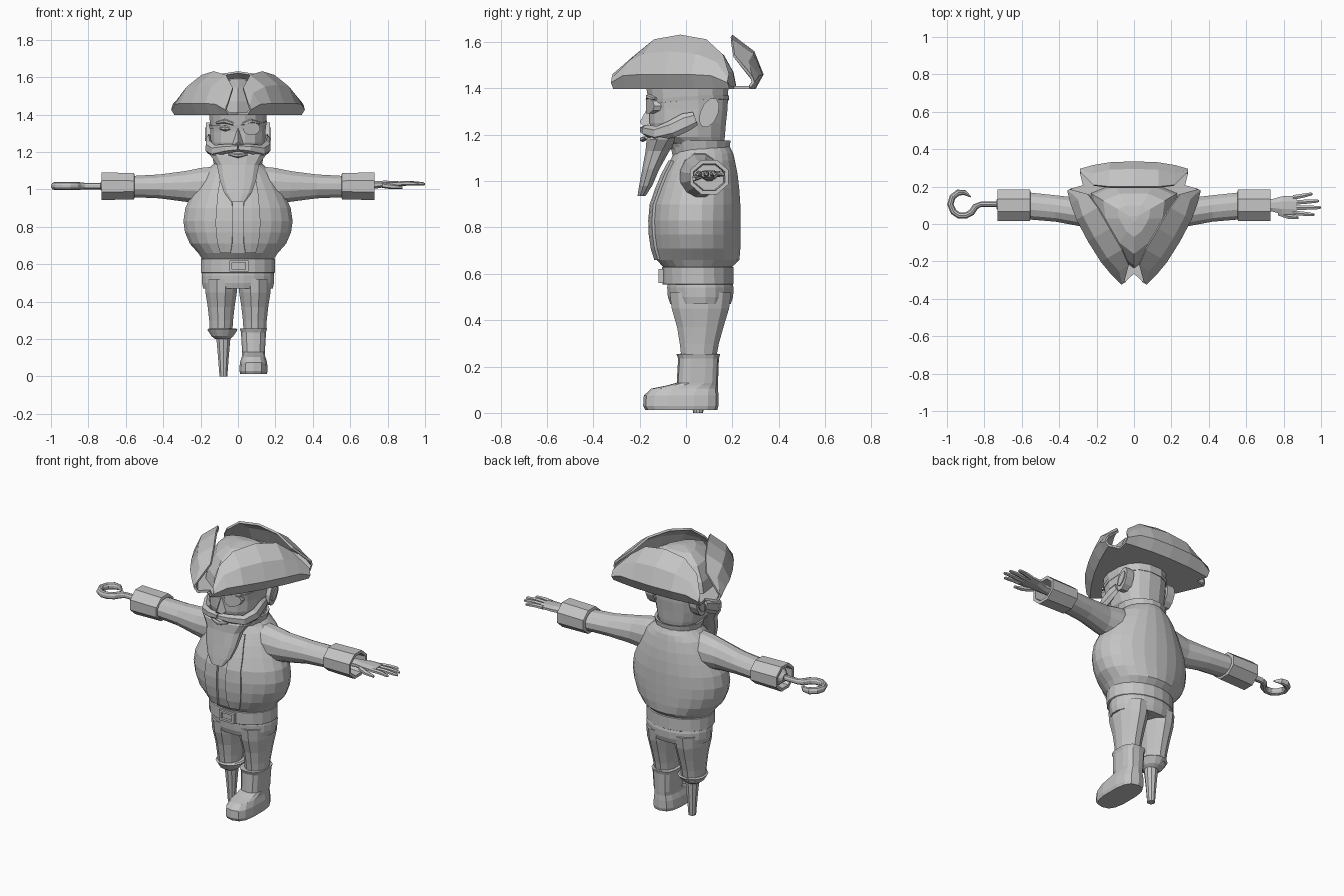
import bpy, bmesh, math
from mathutils import Vector

grey = bpy.data.materials.new("plain grey")
grey.diffuse_color = (0.55, 0.55, 0.55, 1)


def make(name, verts, faces, thick=0):
    bm = bmesh.new()
    vs = [bm.verts.new(v) for v in verts]
    for f in faces:
        bm.faces.new([vs[i] for i in f])
    bmesh.ops.recalc_face_normals(bm, faces=bm.faces)
    me = bpy.data.meshes.new(name)
    bm.to_mesh(me)
    bm.free()
    me.materials.append(grey)
    ob = bpy.data.objects.new(name, me)
    bpy.context.collection.objects.link(ob)
    if thick:
        m = ob.modifiers.new("thickness", 'SOLIDIFY')
        m.thickness, m.offset = thick, -1
    return ob


def skin(name, rings):
    """Closed skin through rings with equal point counts, capped at both ends."""
    n = len(rings[0])
    faces = [(k * n + i, k * n + (i + 1) % n, (k + 1) * n + (i + 1) % n, (k + 1) * n + i)
             for k in range(len(rings) - 1) for i in range(n)]
    faces += [tuple(range(n)), tuple(range((len(rings) - 1) * n, len(rings) * n))]
    return make(name, [p for r in rings for p in r], faces)


def spow(v, e):
    return math.copysign(abs(v) ** e, v)


def loft(name, secs, n=16, cx=0, e=1.0, wz=None):
    """Upright form, sections (z, half width, y front, y back)."""
    rings = []
    for z, rx, y0, y1 in secs:
        r = []
        for i in range(n):
            a = 2 * math.pi * (i + .5) / n
            r.append((cx + rx * spow(math.cos(a), e),
                      (y0 + y1) / 2 + (y1 - y0) / 2 * spow(math.sin(a), e),
                      z + (wz(a) if wz else 0)))
        rings.append(r)
    return skin(name, rings)


def tube(name, pts, n=8, axis=None):
    """Tube along points (x, y, z, side radius, height radius)."""
    rings = []
    for k, p in enumerate(pts):
        t = axis or Vector(pts[min(k + 1, len(pts) - 1)][:3]) - Vector(pts[max(k - 1, 0)][:3])
        side = Vector(t).cross((0, 0, 1)).normalized()
        up = side.cross(Vector(t)).normalized()
        rings.append([Vector(p[:3]) + side * p[3] * math.cos(a) + up * p[4] * math.sin(a)
                      for a in [2 * math.pi * (i + .5) / n for i in range(n)]])
    return skin(name, rings)


def box(name, x0, x1, y0, y1, z0, z1):
    return skin(name, [[(x0, y0, z), (x1, y0, z), (x1, y1, z), (x0, y1, z)] for z in (z0, z1)])


# Torso, collar, belt and buckle
torso = [(.63, .195, -.10, .20), (.66, .215, -.128, .232), (.71, .26, -.142, .236),
         (.77, .286, -.15, .237), (.83, .295, -.152, .237), (.90, .284, -.146, .236),
         (.97, .253, -.122, .231), (1.03, .222, -.098, .224), (1.09, .185, -.068, .212),
         (1.12, .15, -.055, .205), (1.15, .12, -.05, .19)]
loft("torso", torso, 24)
loft("collar", [(1.11, .125, -.06, .185), (1.175, .14, -.075, .195), (1.172, .125, -.06, .18),
                (1.13, .11, -.05, .17)], 16)
loft("belt", [(.553, .195, -.1, .203), (.556, .2, -.104, .207), (.628, .2, -.106, .207),
              (.632, .19, -.096, .2)], 20)
for x in (-.045, .041):
    box("buckle_side", x, x + .014, -.118, -.09, .56, .62)
for z in (.56, .608):
    box("buckle_bar", -.045, .055, -.118, -.09, z, z + .012)


# Waistcoat fronts and inner lapels lying on the belly
def ribbon(name, cols, thick, lift):
    verts = []
    rows = [s for s in torso[1:9]]
    for (z, rx, y0, y1), (xa, xb) in zip(rows, cols):
        for x in (xa, (xa + xb) / 2, xb):
            verts.append((x, (y0 + y1) / 2 - (y1 - y0) / 2 * math.sqrt(1 - (x / rx) ** 2) - lift, z))
    faces = [(3 * k + i, 3 * k + i + 1, 3 * k + i + 4, 3 * k + i + 3)
             for k in range(len(verts) // 3 - 1) for i in (0, 1)]
    return make(name, verts, faces, thick)


for s in (1, -1):
    ribbon("waistcoat_front", [(s * a, s * b) for a, b in
           [(.04, .095), (.032, .11), (.03, .118), (.03, .12), (.03, .115), (.035, .11), (.04, .1), (.05, .09)]],
           .015, .012)

# Head, neck and face
loft("head", [(1.1, .1, -.04, .16), (1.16, .115, -.08, .165), (1.19, .135, -.145, .17),
              (1.25, .148, -.16, .175), (1.31, .15, -.16, .182), (1.41, .156, -.175, .186)], 16, e=.85)
make("nose", [(0, -.155, 1.335), (-.035, -.14, 1.25), (.035, -.14, 1.25), (-.02, -.185, 1.238),
              (.02, -.185, 1.238), (0, -.2, 1.255)],
     [(0, 1, 3, 5), (0, 5, 4, 2), (1, 2, 4, 3), (3, 4, 5), (0, 2, 1)])
for s in (1, -1):
    tube("eyebrow", [(s * .025, -.165, 1.35, .01, .008), (s * .07, -.162, 1.365, .012, .012),
                     (s * .115, -.13, 1.355, .008, .006)], 6)
tube("eye", [(-.095, -.145, 1.325, .01, .006), (-.068, -.155, 1.327, .016, .018),
             (-.04, -.155, 1.325, .01, .006)], 8)
skin("eye_patch", [[(.072 + .047 * math.cos(a), y + .035 * max(0, math.cos(a)), 1.325 + .036 * math.sin(a))
                    for a in [math.pi * i / 5 for i in range(10)]] for y in (-.13, -.172)])
loft("patch_strap", [(1.338, .154, -.167, .187), (1.356, .157, -.171, .189)], 16, e=.85,
     wz=lambda a: .012 * math.sin(a) + .01 * math.cos(a))

# Beard, moustache, sideburns, mouth and ears
loft("beard", [(1.215, .155, -.15, .0), (1.18, .15, -.172, -.03), (1.13, .115, -.176, -.07),
               (1.05, .1, -.19, -.115), (.98, .075, -.203, -.145), (.935, .04, -.21, -.175)], 12, e=.8)
tube("lower_lip", [(-.05, -.17, 1.188, .01, .006), (0, -.187, 1.18, .014, .012), (.05, -.17, 1.188, .01, .006)], 6)
for s in (1, -1):
    tube("moustache", [(0, -.182, 1.222, .02, .018), (s * .06, -.172, 1.218, .022, .025),
                       (s * .125, -.125, 1.205, .024, .032), (s * .155, -.06, 1.225, .022, .038),
                       (s * .157, .0, 1.255, .017, .04), (s * .155, .04, 1.27, .012, .03)], 6)
    for r, w in ((1, .17), (.6, .176)):
        skin("ear", [[(s * x, .1 + .04 * r * math.cos(a) + .018 * math.sin(a), 1.295 + .065 * r * math.sin(a))
                      for a in [math.pi * i / 5 for i in range(10)]] for x in (.12, w)])

# Three-cornered hat: three upturned brim flaps, a flat underside and a crown
HC = Vector((0, .05, 0))
half = [(0, [(.25, 1.397), (.285, 1.46), (.245, 1.56), (.15, 1.632)]),
        (.13, [(.245, 1.397), (.28, 1.46), (.24, 1.55), (.15, 1.612)]),
        (.22, [(.235, 1.397), (.265, 1.455), (.22, 1.515), (.16, 1.545)]),
        (.29, [(.225, 1.397), (.245, 1.425), (.24, 1.445), (.23, 1.462)])]
cols = [(-u, p) for u, p in half[:0:-1]] + half
under = []
for k in range(3):
    a = math.radians(90 + 120 * k)
    d, t = Vector((math.cos(a), math.sin(a), 0)), Vector((-math.sin(a), math.cos(a), 0))
    verts = [HC + t * u + d * q + Vector((0, 0, z)) for u, p in cols for q, z in p]
    make("hat_flap", verts, [(4 * i + j, 4 * i + 4 + j, 4 * i + 5 + j, 4 * i + 1 + j)
                             for i in range(len(cols) - 1) for j in range(3)], .012)
    under += verts[::4]
    b = a + math.radians(60)
    under.append(HC + Vector((math.cos(b), math.sin(b), 0)) * .315 + Vector((0, 0, 1.397)))
skin("hat_brim_underside", [under, [p + Vector((0, 0, .014)) for p in under]])


def tri_ring(r, z):
    return [(q * math.cos(a), .03 + q * math.sin(a), z) for q, a in
            [(r * (1 if i % 4 == 0 else .8 if i % 2 else .7), math.radians(-90 + 30 * i)) for i in range(12)]]


skin("hat_crown", [tri_ring(.27, 1.4), tri_ring(.25, 1.47), tri_ring(.19, 1.545),
                   tri_ring(.1, 1.585), tri_ring(.02, 1.595)])

# Arms with wide hollow cuffs
X = (1, 0, 0)
for s in (1, -1):
    tube("sleeve", [(s * x, y, z, a, b) for x, y, z, a, b in
                    [(.08, .06, 1.03, .09, .1), (.2, .06, 1.018, .088, .1), (.28, .062, 1.016, .078, .085),
                     (.42, .083, 1.016, .073, .066), (.6, .1, 1.015, .075, .057)]], 12, X)
    tube("cuff", [(s * x, .1, 1.017, a, b) for x, a, b in
                  [(.553, .08, .066), (.556, .09, .076), (.73, .09, .08), (.73, .073, .062), (.63, .068, .057)]], 8, X)

# Open hand
tube("palm", [(.6, .1, 1.02, .03, .022), (.74, .1, 1.025, .036, .022), (.79, .1, 1.03, .052, .018),
              (.87, .1, 1.03, .056, .014)], 8, X)
for y0, x1, y1 in ((.142, .955, .16), (.115, .99, .123), (.087, 1.0, .088), (.06, .965, .05)):
    tube("finger", [(.85, y0, 1.03, .014, .013), ((.85 + x1) / 2, (y0 + y1) / 2, 1.033, .013, .012),
                    (x1 - .01, y1, 1.03, .01, .009), (x1, y1, 1.028, .005, .005)], 6, X)
tube("thumb", [(.77, .06, 1.022, .016, .014), (.82, .042, 1.015, .016, .014),
               (.88, .034, 1.01, .008, .008)], 6, X)

# Hook hand
path = [(-.62, .105), (-.82, .105), (-.848, .092), (-.868, .062), (-.9, .045), (-.935, .045), (-.965, .065),
        (-.982, .105), (-.97, .145), (-.94, .168), (-.905, .168), (-.873, .145)]
radii = [.015] * 2 + [.018] * 8 + [.014, .004]
tube("hook", [(x, y, 1.018, r, r * 1.15) for (x, y), r in zip(path, radii)], 10)
tube("hook_socket", [(-.64, .105, 1.018, .066, .055), (-.7, .105, 1.018, .06, .05),
                     (-.735, .105, 1.018, .025, .022)], 12, X)

# Breeches
loft("breeches_seat", [(.47, .188, -.07, .195), (.5, .195, -.08, .205), (.54, .196, -.083, .207),
                       (.57, .19, -.08, .2)], 20)
for s in (1, -1):
    loft("breeches_leg", [(.235, .062, -.022, .132), (.3, .066, -.03, .145), (.37, .074, -.042, .165),
                          (.45, .087, -.066, .19), (.52, .09, -.075, .2)], 12, s * .09)

# Boot on one leg, wooden peg on the other
loft("boot", [(.012, .072, -.175, .135), (.03, .077, -.185, .14), (.075, .074, -.182, .14), (.105, .064, -.15, .138),
              (.118, .062, -.085, .138), (.13, .062, -.04, .138), (.235, .068, -.034, .142),
              (.255, .074, -.042, .148)], 14, .083, .7)
loft("peg_cup", [(.2, .04, .01, .09), (.215, .06, -.015, .115), (.25, .083, -.035, .142), (.256, .075, -.025, .135)],
     14, -.083)
loft("peg", [(0, .022, .03, .074), (.1, .03, .022, .082), (.21, .04, .01, .092)], 10, -.078)
